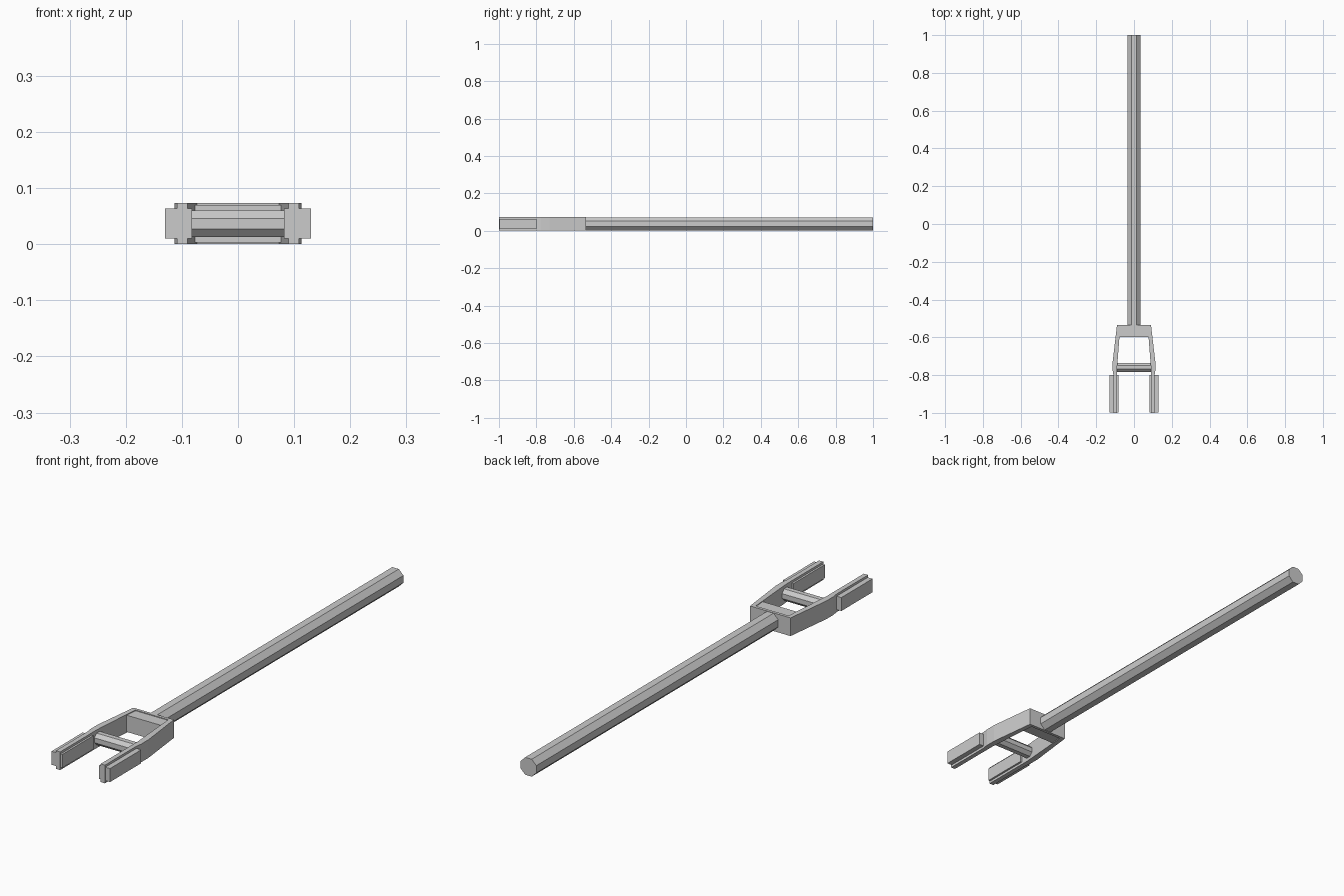
import bpy, bmesh, math

if "Cube" in bpy.data.objects:
    bpy.data.objects.remove(bpy.data.objects["Cube"])

MID = 0.0365  # common centre height


def make(name, bm):
    bmesh.ops.recalc_face_normals(bm, faces=bm.faces)
    me = bpy.data.meshes.new(name)
    bm.to_mesh(me)
    bm.free()
    ob = bpy.data.objects.new(name, me)
    bpy.context.collection.objects.link(ob)
    return ob


def box(name, x0, x1, y0, y1, z0, z1):
    return extrude(name, [(x0, y0), (x1, y0), (x1, y1), (x0, y1)], z0, z1)


def extrude(name, outline, z0, z1):
    bm = bmesh.new()
    face = bm.faces.new([bm.verts.new((x, y, z0)) for x, y in outline])
    res = bmesh.ops.extrude_face_region(bm, geom=[face])
    for v in res["geom"]:
        if isinstance(v, bmesh.types.BMVert):
            v.co.z = z1
    return make(name, bm)


def octagon_bar(name, apothem, length, loc, rot):
    bpy.ops.mesh.primitive_cylinder_add(
        vertices=8, radius=apothem / math.cos(math.pi / 8), depth=length)
    ob = bpy.context.object
    ob.name = name
    # turn the section so that flats face up and sideways
    for v in ob.data.vertices:
        a = math.pi / 8
        x, y = v.co.x, v.co.y
        v.co.x = x * math.cos(a) - y * math.sin(a)
        v.co.y = x * math.sin(a) + y * math.cos(a)
    ob.location, ob.rotation_euler = loc, rot
    return ob


# forked frame: outer line down the right side, inner line back up, mirrored
outer = [(0.09, -0.535), (0.113, -0.73), (0.113, -0.775), (0.109, -0.80), (0.109, -1.0)]
inner = [(0.09, -1.0), (0.09, -0.765), (0.073, -0.547)]
half = outer + inner
extrude("fork_frame", half + [(-x, y) for x, y in reversed(half)], 0, 0.073)

# slightly lower block filling the closed end of the fork
box("fork_block", -0.078, 0.078, -0.597, -0.54, 0.003, 0.07)

# pads that sandwich each prong tip
for name, s in (("right", 1), ("left", -1)):
    for part, a, b in (("outer", 0.108, 0.13), ("inner", 0.082, 0.091)):
        x0, x1 = sorted((s * a, s * b))
        box(f"{name}_{part}_pad", x0, x1, -0.998, -0.80, 0.01, 0.064)

# cross bar between the prongs and the long shaft
octagon_bar("cross_bar", 0.0235, 0.19, (0, -0.759, MID), (0, math.pi / 2, 0))
octagon_bar("shaft", 0.035, 1.537, (0, 0.2315, MID), (math.pi / 2, 0, 0))
